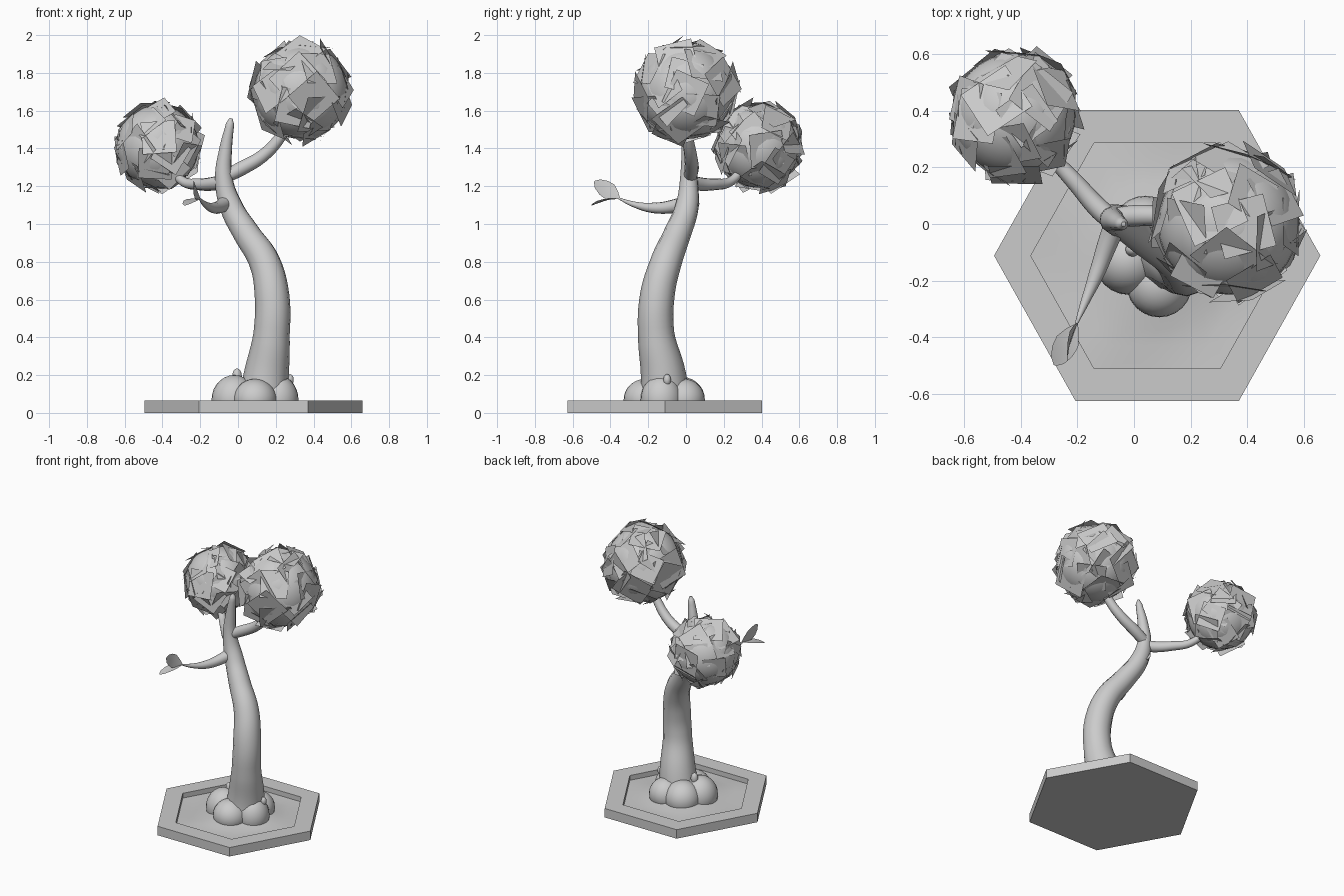
import bpy, bmesh, math, random
from mathutils import Vector, Matrix

if "Cube" in bpy.data.objects:
    bpy.data.objects.remove(bpy.data.objects["Cube"])

random.seed(4)
CX, CY = 0.082, -0.112


def finish(name, bm, smooth=None):
    bmesh.ops.recalc_face_normals(bm, faces=bm.faces[:])
    me = bpy.data.meshes.new(name)
    bm.to_mesh(me)
    bm.free()
    ob = bpy.data.objects.new(name, me)
    bpy.context.collection.objects.link(ob)
    if smooth:
        shade(ob, smooth)
    return ob


def shade(ob, deg):
    bpy.ops.object.select_all(action='DESELECT')
    ob.select_set(True)
    bpy.context.view_layer.objects.active = ob
    bpy.ops.object.shade_smooth_by_angle(angle=math.radians(deg))


def tube(name, pts):
    """Tapered limb through (x, y, z, radius) points."""
    cu = bpy.data.curves.new(name, 'CURVE')
    cu.dimensions = '3D'
    cu.bevel_depth = 1.0
    cu.bevel_resolution = 4
    cu.resolution_u = 6
    cu.use_fill_caps = True
    sp = cu.splines.new('BEZIER')
    sp.bezier_points.add(len(pts) - 1)
    for p, (x, y, z, r) in zip(sp.bezier_points, pts):
        p.co = (x, y, z)
        p.radius = r
        p.handle_left_type = p.handle_right_type = 'AUTO'
    ob = bpy.data.objects.new(name, cu)
    bpy.context.collection.objects.link(ob)
    bpy.ops.object.select_all(action='DESELECT')
    ob.select_set(True)
    bpy.context.view_layer.objects.active = ob
    bpy.ops.object.convert(target='MESH')
    shade(bpy.context.object, 60)


# Hexagonal planter with raised rim
bm = bmesh.new()
rings = []
for r, z in [(0.577, 0), (0.577, 0.065), (0.447, 0.065), (0.447, 0.02)]:
    rings.append([bm.verts.new((CX + r * math.cos(k * math.pi / 3),
                                CY + 1.03 * r * math.sin(k * math.pi / 3), z)) for k in range(6)])
for a, b in zip(rings, rings[1:]):
    for k in range(6):
        bm.faces.new((a[k], a[(k + 1) % 6], b[(k + 1) % 6], b[k]))
bm.faces.new(rings[0])
finish("planter", bm)

# Soil rising gently towards the trunk
bm = bmesh.new()
N, rings = 36, []
for f, z in [(1, 0.03), (0.8, 0.031), (0.62, 0.036), (0.45, 0.05), (0.25, 0.062)]:
    ring = []
    for k in range(N):
        a = 2 * math.pi * k / N
        hexr = math.cos(math.pi / 6) / math.cos((a % (math.pi / 3)) - math.pi / 6)
        r = 0.447 * f * (hexr if f > 0.7 else 0.93)
        wave = 0.005 * math.sin(3 * a + 1) if 0.4 < f < 1 else 0
        ring.append(bm.verts.new((CX + r * math.cos(a), CY + 1.03 * r * math.sin(a), z + wave)))
    rings.append(ring)
for a, b in zip(rings, rings[1:]):
    for k in range(N):
        bm.faces.new((a[k], a[(k + 1) % N], b[(k + 1) % N], b[k]))
bm.faces.new(rings[-1])
finish("soil", bm, 60)

# Bulbous roots and small knobs, cut off below the soil: x, y, z, radius, height
roots = [(0.09, -0.215, 0.07, 0.115, 0.11), (-0.02, -0.13, 0.07, 0.12, 0.13),
         (0.04, -0.02, 0.07, 0.12, 0.12), (0.17, -0.01, 0.07, 0.11, 0.11),
         (0.21, -0.13, 0.07, 0.11, 0.13),
         (-0.005, -0.09, 0.195, 0.025, 0.04), (0.275, -0.1, 0.175, 0.02, 0.03)]
bm = bmesh.new()
for x, y, z, r, h in roots:
    bmesh.ops.create_uvsphere(bm, u_segments=24, v_segments=14, radius=1,
                              matrix=Matrix.Translation((x, y, z)) @ Matrix.Diagonal((r, r, h, 1)))
bmesh.ops.bisect_plane(bm, geom=bm.verts[:] + bm.edges[:] + bm.faces[:], plane_co=(0, 0, 0.04),
                       plane_no=(0, 0, 1), clear_inner=True)
finish("roots", bm, 60)

# Trunk and branches
tube("trunk", [(0.13, -0.11, 0.05, 0.135), (0.15, -0.12, 0.2, 0.12), (0.178, -0.158, 0.42, 0.096),
               (0.18, -0.152, 0.62, 0.092), (0.14, -0.105, 0.8, 0.083), (0.045, -0.045, 0.95, 0.072),
               (-0.035, 0.005, 1.09, 0.062), (-0.075, 0.015, 1.24, 0.047),
               (-0.065, 0.01, 1.4, 0.034), (-0.042, 0.0, 1.53, 0.022), (-0.037, 0, 1.56, 0.008)])
tube("right_branch", [(-0.09, 0.02, 1.24, 0.035), (0.02, 0.03, 1.295, 0.038), (0.13, 0.025, 1.36, 0.034),
                      (0.22, 0.01, 1.455, 0.03), (0.3, 0.0, 1.6, 0.025)])
tube("left_branch", [(-0.06, 0.0, 1.23, 0.036), (-0.12, 0.05, 1.215, 0.037), (-0.21, 0.15, 1.21, 0.031),
                     (-0.29, 0.235, 1.225, 0.025), (-0.37, 0.32, 1.32, 0.02)])
tube("twig", [(-0.045, 0.05, 1.13, 0.045), (-0.09, -0.06, 1.095, 0.036), (-0.13, -0.17, 1.085, 0.028),
              (-0.175, -0.28, 1.105, 0.015), (-0.205, -0.355, 1.135, 0.005)])


def leaf(name, base, tip, side, width):
    """Pointed leaf with a light fold along the rib."""
    base, tip = Vector(base), Vector(tip)
    d = tip - base
    s = Vector(side)
    s = (s - s.project(d)).normalized()
    n = d.cross(s).normalized()
    bm = bmesh.new()
    rows = []
    for t, w in [(0, 0.04), (0.2, 0.6), (0.42, 1), (0.65, 0.95), (0.88, 0.6), (1, 0.1)]:
        c = base + d * t + n * 0.008 * math.sin(math.pi * t)
        rows.append([bm.verts.new(c + s * (k * w * width / 2) + n * abs(k) * w * 0.005) for k in (-1, 0, 1)])
    for a, b in zip(rows, rows[1:]):
        for k in (0, 1):
            bm.faces.new((a[k], a[k + 1], b[k + 1], b[k]))
    finish(name, bm, 60)


# Two leaves on the twig
leaf("upright_leaf", (-0.2, -0.35, 1.135), (-0.235, -0.485, 1.225), (0, 0.5, 0.8), 0.09)
leaf("flat_leaf", (-0.2, -0.35, 1.135), (-0.28, -0.5, 1.098), (0.85, -0.5, 0), 0.085)


def foliage(name, center, r, count):
    """Smooth ball covered in loose square leaf cards."""
    c = Vector(center)
    bm = bmesh.new()
    bmesh.ops.create_uvsphere(bm, u_segments=32, v_segments=18, radius=r, matrix=Matrix.Translation(c))
    finish(name + "_core", bm, 60)
    bm = bmesh.new()
    made = 0
    while made < count:
        # evenly spread directions with random tilt
        z = 1 - 2 * (made + 0.5) / count
        a = made * 2.39996 + random.uniform(-0.3, 0.3)
        q = math.sqrt(1 - z * z)
        n = Vector((q * math.cos(a), q * math.sin(a), z))
        tilt = random.gauss(0, 0.25) if random.random() < 0.75 else random.uniform(-1.3, 1.3)
        rot = (n.to_track_quat('Z', 'Y').to_matrix() @ Matrix.Rotation(random.uniform(0, 6.28), 3, 'Z')
               @ Matrix.Rotation(tilt, 3, 'X') @ Matrix.Rotation(random.gauss(0, 0.12), 3, 'Y'))
        h = r * random.uniform(0.34, 0.44)
        o = c + n * r * random.uniform(0.93, 1.0)
        vs = [o + rot @ Vector((u * h, v * h, 0)) for u, v in ((-1, -1), (1, -1), (1, 1), (-1, 1))]
        if any((v - c).length > 1.22 * r or v.z > 2 or v.x < -0.66 for v in vs):
            continue
        bm.faces.new([bm.verts.new(v) for v in vs])
        made += 1
    finish(name + "_leaves", bm)


foliage("right_foliage", (0.335, 0.0, 1.7), 0.25, 42)
foliage("left_foliage", (-0.425, 0.385, 1.41), 0.218, 40)
